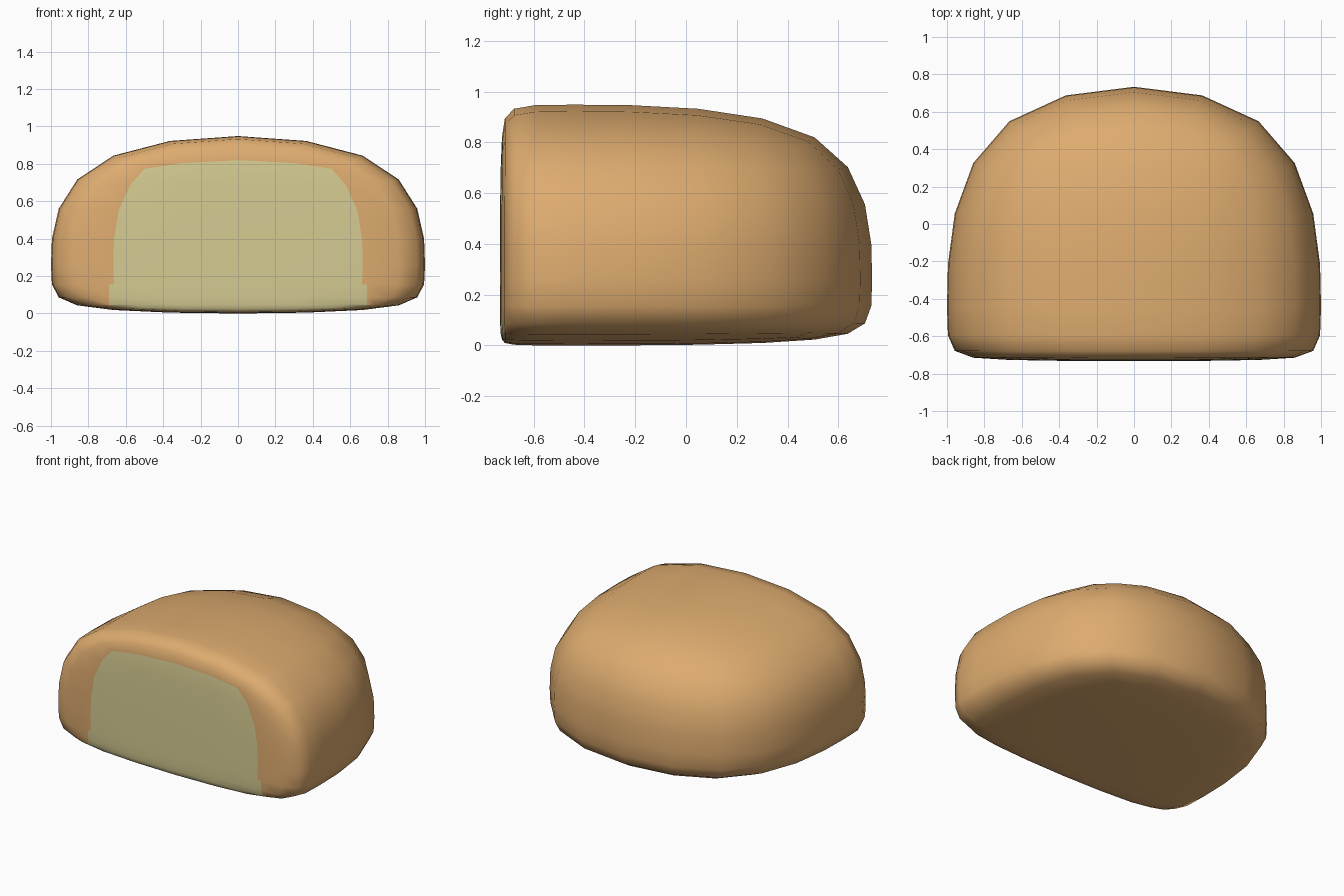
import bpy, bmesh
from mathutils import Vector

if "Cube" in bpy.data.objects:
    bpy.data.objects.remove(bpy.data.objects["Cube"])


def material(name, color):
    m = bpy.data.materials.new(name)
    m.diffuse_color = (*color, 1.0)
    m.use_nodes = True
    m.node_tree.nodes["Principled BSDF"].inputs["Base Color"].default_value = m.diffuse_color
    return m


def cut(bm, faces, co, normal):
    # Slice the given faces with a plane
    edges = {e for f in faces for e in f.edges}
    verts = {v for f in faces for v in f.verts}
    bmesh.ops.bisect_plane(bm, geom=list(verts) + list(edges) + list(faces),
                           plane_co=co, plane_no=normal, dist=1e-4)


# Box cage: support loops close to the front and the bottom keep those edges tight
FRONT, FRONT_LOOP, BACK = -0.734, -0.68, 0.797
BOTTOM, BOTTOM_LOOP, TOP = 0.0, 0.15, 0.99

bm = bmesh.new()
bmesh.ops.create_cube(bm, size=2)
for v in bm.verts:
    v.co.y = FRONT if v.co.y < 0 else BACK
    v.co.z = BOTTOM if v.co.z < 0 else TOP
cut(bm, bm.faces[:], Vector((0, FRONT_LOOP, 0)), Vector((0, 1, 0)))
cut(bm, bm.faces[:], Vector((0, 0, BOTTOM_LOOP)), Vector((0, 0, 1)))

# Sliced front face takes the crumb colour
for f in bm.faces:
    f.material_index = 1 if f.calc_center_median().y < FRONT + 0.01 else 0

mesh = bpy.data.meshes.new("loaf_cage")
bm.to_mesh(mesh)
bm.free()
loaf = bpy.data.objects.new("half_loaf", mesh)
bpy.context.collection.objects.link(loaf)
mesh.materials.append(material("crust_brown", (0.73, 0.41, 0.16)))
mesh.materials.append(material("crumb_cream", (0.67, 0.60, 0.29)))

# Round the cage
sub = loaf.modifiers.new("round", 'SUBSURF')
sub.levels = sub.render_levels = 2
deps = bpy.context.evaluated_depsgraph_get()
rounded = bpy.data.meshes.new_from_object(loaf.evaluated_get(deps))
loaf.modifiers.clear()
loaf.data = rounded

# Square off the lower corners of the crumb
bm = bmesh.new()
bm.from_mesh(rounded)


def low_front(f):
    return f.normal.y < -0.5 and f.calc_center_median().z < 0.2


HALF = 0.69
for side in (-1, 1):
    bm.normal_update()
    cut(bm, [f for f in bm.faces if low_front(f)],
        Vector((side * HALF, 0, 0)), Vector((1, 0, 0)))
bm.normal_update()
for f in bm.faces:
    if low_front(f) and abs(f.calc_center_median().x) < HALF:
        f.material_index = 1
    f.smooth = True

# Stand on the ground, centred front to back
ys = [v.co.y for v in bm.verts]
low = min(v.co.z for v in bm.verts)
bmesh.ops.translate(bm, verts=bm.verts[:], vec=(0, -(min(ys) + max(ys)) / 2, -low))
bm.to_mesh(rounded)
bm.free()
